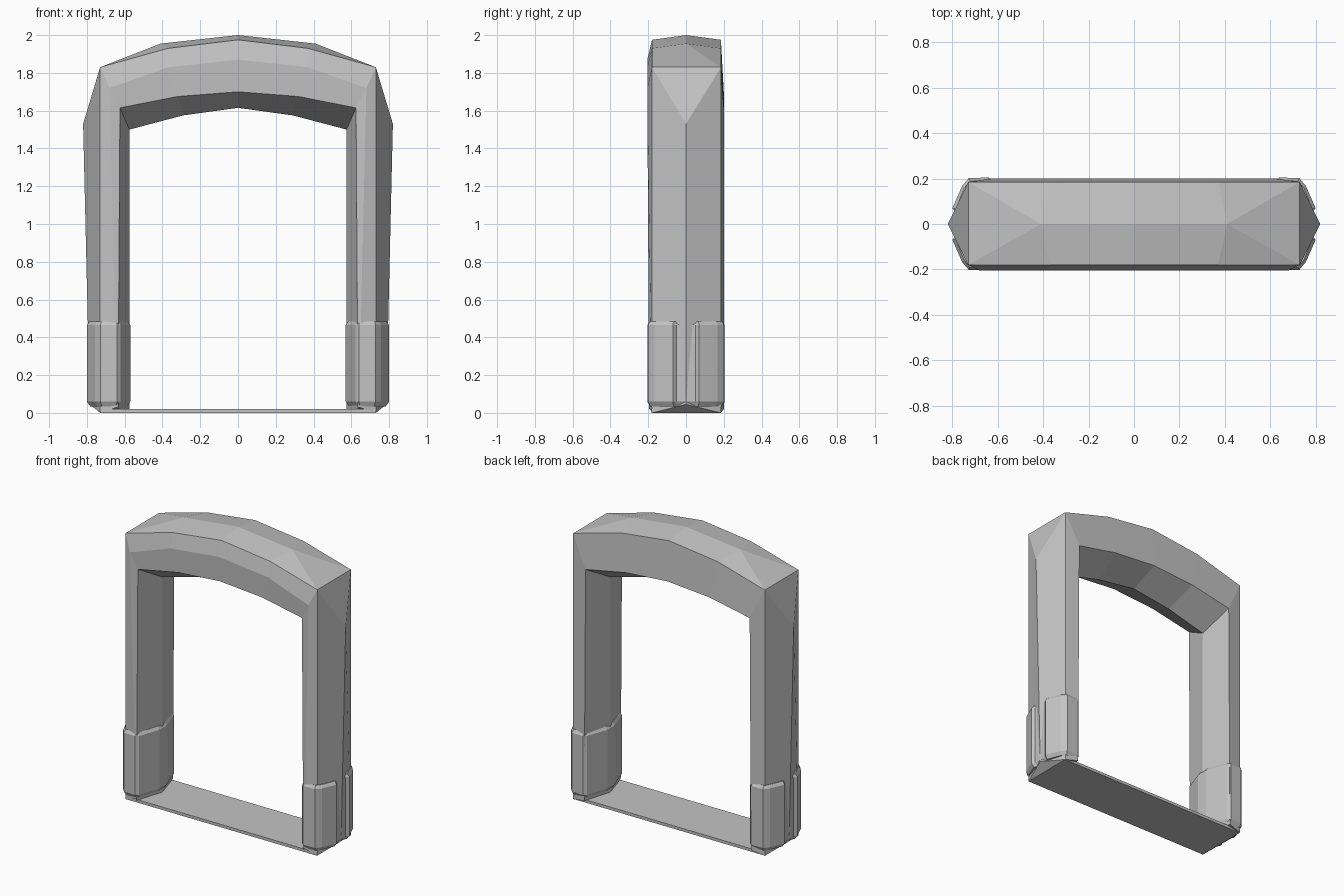
import bpy, bmesh

cube = bpy.data.objects.get("Cube")
if cube:
    bpy.data.objects.remove(cube, do_unlink=True)

grey = bpy.data.materials.new("plain grey")
grey.use_nodes = True
grey.diffuse_color = (0.55, 0.55, 0.55, 1)
grey.node_tree.nodes["Principled BSDF"].inputs["Base Color"].default_value = (0.55, 0.55, 0.55, 1)


def finish(name, bm):
    """Weld, orient and link a flat shaded part."""
    bmesh.ops.remove_doubles(bm, verts=bm.verts, dist=0.0005)
    bmesh.ops.recalc_face_normals(bm, faces=bm.faces)
    mesh = bpy.data.meshes.new(name)
    bm.to_mesh(mesh)
    bm.free()
    mesh.materials.append(grey)
    obj = bpy.data.objects.new(name, mesh)
    bpy.context.collection.objects.link(obj)
    return obj


# Profiles of one half, as (x, z), running from the foot to the crown
OUTER = [(0.73, 0), (0.73, 1.83), (0.37, 1.93), (0, 1.975)]
INNER = [(0.635, 0.02), (0.625, 1.615), (0.32, 1.675), (0, 1.70)]
INNER_RIDGE = [(0.575, 0.02), (0.575, 1.50), (0.29, 1.575), (0, 1.615)]
FRONT_RIDGE = [(0.64, 0.03), (0.68, 1.72), (0.37, 1.83), (0, 1.87)]
LEG_RIDGE = [(0.785, 0.045), (0.82, 1.53)]
TOP_RIDGE = [(0.41, 1.955), (0, 2.0)]


# Arched frame with ridged legs
def build_frame():
    bm = bmesh.new()
    for side in (1, -1):
        def row(profile, y):
            return [bm.verts.new((side * x, y, z)) for x, z in profile]

        def strip(a, b):
            for i in range(len(a) - 1):
                bm.faces.new((a[i], a[i + 1], b[i + 1], b[i]))

        outer_front, outer_back = row(OUTER, -0.18), row(OUTER, 0.185)
        inner_front, inner_back = row(INNER, -0.197), row(INNER, 0.2)
        under = row(INNER_RIDGE, 0)
        front = row(FRONT_RIDGE, -0.205)
        front[0].co.y = -0.195
        leg, top = row(LEG_RIDGE, 0), row(TOP_RIDGE, 0)

        strip(outer_front, front)
        strip(front, inner_front)
        strip(inner_front, under)
        strip(under, inner_back)
        strip(inner_back, outer_back)
        for edge in (outer_front, outer_back):
            # Leg outside, then the sloping top
            bm.faces.new((edge[0], edge[1], leg[1], leg[0]))
            bm.faces.new((edge[1], edge[2], top[0]))
            bm.faces.new((edge[2], edge[3], top[1], top[0]))
        # Corner facets and foot
        bm.faces.new((outer_front[1], outer_back[1], leg[1]))
        bm.faces.new((outer_front[1], outer_back[1], top[0]))
        bm.faces.new((outer_front[0], outer_back[0], leg[0]))
        bm.faces.new((outer_front[0], front[0], inner_front[0], under[0],
                      inner_back[0], outer_back[0]))
    finish("arched_frame", bm)


# Chamfered, grooved cuff around the foot of each leg
CUFF = [(0.785, 0.05), (0.80, 0.07), (0.757, 0.168), (0.728, 0.202),
        (0.64, 0.205), (0.622, 0.19), (0.57, 0.04)]


def build_cuff(name, side):
    bm = bmesh.new()
    outline = CUFF + [(x, -y) for x, y in reversed(CUFF)]
    centre = 0.685
    rings = []
    for z, sx, sy in ((0.035, 0.85, 0.93), (0.06, 1, 1), (0.465, 1, 1), (0.485, 0.88, 0.94)):
        rings.append([bm.verts.new((side * (centre + (x - centre) * sx), y * sy, z))
                      for x, y in outline])
    count = len(outline)
    for low, high in zip(rings, rings[1:]):
        for i in range(count):
            j = (i + 1) % count
            bm.faces.new((low[i], low[j], high[j], high[i]))
    bm.faces.new(rings[0])
    bm.faces.new(rings[-1])
    finish(name, bm)


# Thin plate joining the feet
def build_plate():
    bm = bmesh.new()
    bmesh.ops.create_cube(bm, size=1)
    for v in bm.verts:
        v.co = (v.co.x * 1.46, v.co.y * 0.365, (v.co.z + 0.5) * 0.02)
    finish("base_plate", bm)


build_frame()
build_cuff("left_cuff", 1)
build_cuff("right_cuff", -1)
build_plate()
